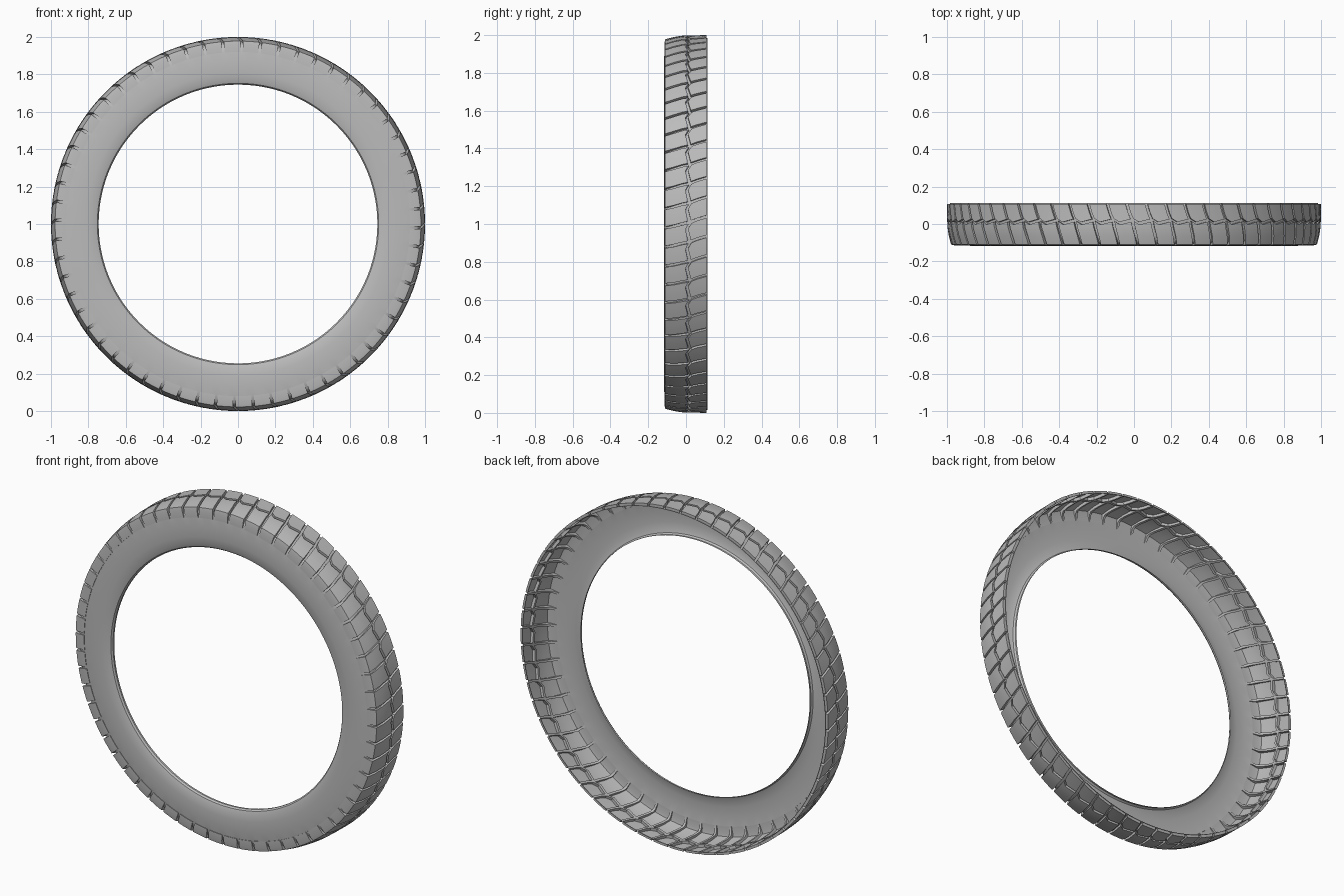
import bpy, bmesh
from math import sin, cos, tau

cube = bpy.data.objects.get("Cube")
if cube:
    bpy.data.objects.remove(cube)

BLOCKS = 60
COLUMNS = (0.0, 0.13, 0.42, 0.71)   # groove first, then three block columns
SLANT = 0.3                         # how far grooves lean along the tread

# Carcass cross-section: radius, y, block rise in radius, block rise in y
PROFILE = [
    (0.745, -0.085, 0, 0), (0.745, -0.096, 0, 0), (0.752, -0.106, 0, 0),
    (0.772, -0.113, 0, 0), (0.81, -0.117, 0, 0), (0.87, -0.117, 0, 0),
    (0.92, -0.112, 0, -0.003), (0.955, -0.104, 0.005, -0.010),
    (0.968, -0.090, 0.010, -0.020), (0.976, -0.060, 0.014, -0.005),
    (0.981, -0.020, 0.016, 0), (0.982, 0.002, 0.016, 0),
    (0.983, 0.016, 0.016, 0), (0.983, 0.060, 0.016, 0),
    (0.984, 0.108, 0.016, 0), (0.984, 0.113, 0, 0),
]
SHOULDER, FRONT_END, BACK_START, BACK_END = 6, 11, 12, 14


def place(radius, y, angle):
    return radius * cos(angle), y, 1 + radius * sin(angle)


def make_material(name, color):
    mat = bpy.data.materials.new(name)
    mat.use_nodes = True
    mat.diffuse_color = color
    bsdf = mat.node_tree.nodes["Principled BSDF"]
    bsdf.inputs["Base Color"].default_value = color
    bsdf.inputs["Roughness"].default_value = 0.8
    return mat


# Thin open-backed carcass, laid out as a ring of slanted columns
bm = bmesh.new()
rings, rises = [], {}
for block in range(BLOCKS):
    for u in COLUMNS:
        ring = []
        for j, (r, y, dr, dy) in enumerate(PROFILE):
            angle = tau * (block + u) / BLOCKS + SLANT * max(y, -0.09)
            if j in (FRONT_END, BACK_START):    # sawtooth centre groove
                y -= 0.026 * (u - 0.5)
            v = bm.verts.new(place(r, y, angle))
            rises[v] = (r + dr, y + dy, angle)
            ring.append(v)
        rings.append(ring)

tread = []
for i, ring in enumerate(rings):
    after = rings[(i + 1) % len(rings)]
    for j in range(len(PROFILE) - 1):
        face = bm.faces.new((ring[j], ring[j + 1], after[j + 1], after[j]))
        in_row = SHOULDER <= j < FRONT_END or BACK_START <= j < BACK_END
        if in_row and i % len(COLUMNS):
            tread.append(face)

# Raise the tread blocks out of the carcass
targets = {tuple(v.co): rises[v] for f in tread for v in f.verts}
raised = bmesh.ops.extrude_face_region(bm, geom=tread)["geom"]
for v in raised:
    if isinstance(v, bmesh.types.BMVert):
        v.co = place(*targets[tuple(v.co)])
old = [f for f in tread if f.is_valid]
if old:
    bmesh.ops.delete(bm, geom=old, context="FACES")

mesh = bpy.data.meshes.new("tire")
bm.to_mesh(mesh)
bm.free()
tire = bpy.data.objects.new("tire", mesh)
bpy.context.collection.objects.link(tire)
mesh.materials.append(make_material("grey rubber", (0.5, 0.5, 0.5, 1)))

bpy.ops.object.select_all(action="DESELECT")
tire.select_set(True)
bpy.context.view_layer.objects.active = tire
bpy.ops.object.shade_smooth_by_angle(angle=0.6)
